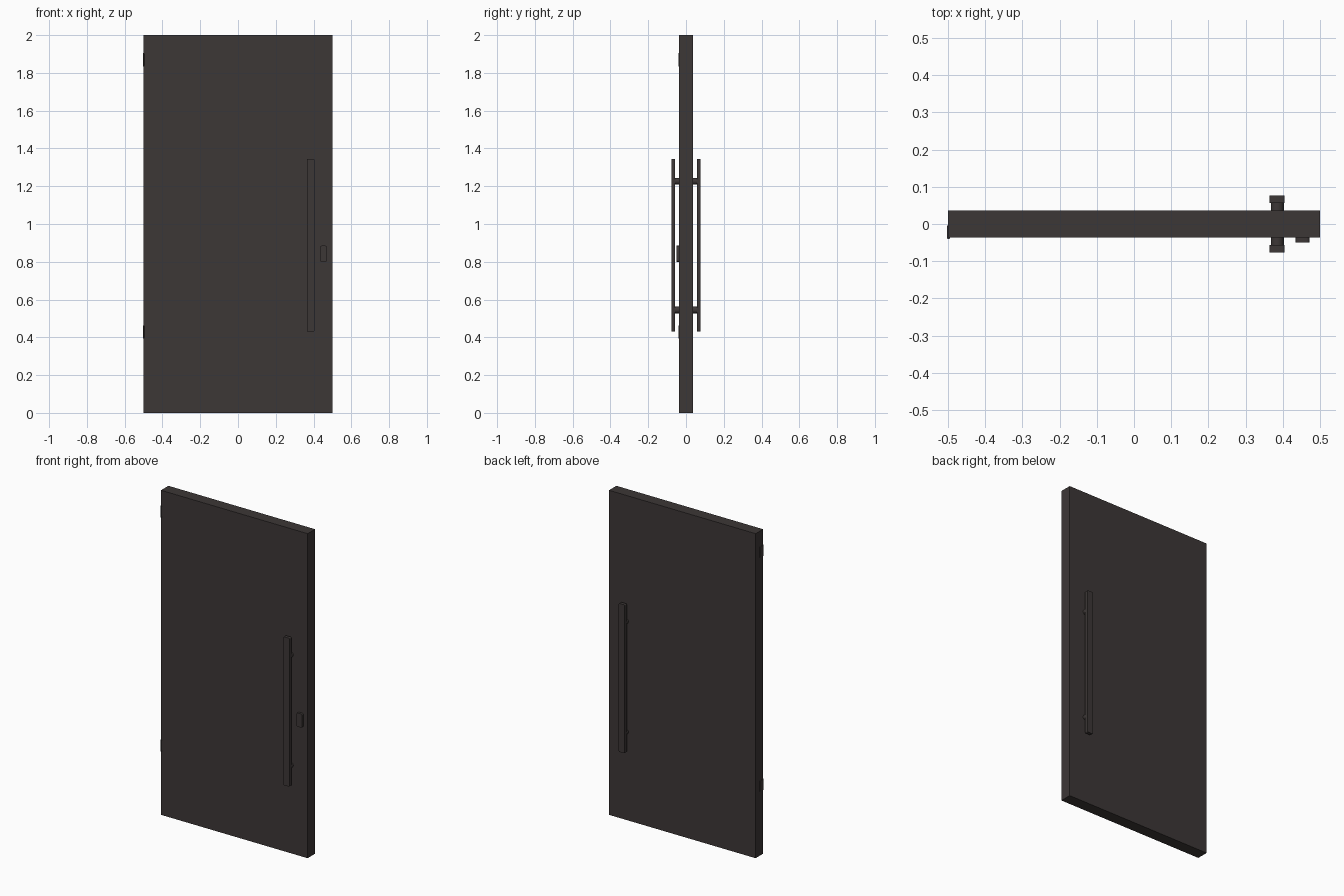
import bpy, bmesh, math
from mathutils import Matrix

if "Cube" in bpy.data.objects:
    bpy.data.objects.remove(bpy.data.objects["Cube"])


def material(name, rgb):
    m = bpy.data.materials.new(name)
    m.diffuse_color = (*rgb, 1)
    m.use_nodes = True
    m.node_tree.nodes["Principled BSDF"].inputs["Base Color"].default_value = m.diffuse_color
    return m


CHARCOAL = material("charcoal brown", (0.046, 0.038, 0.037))


def finish(name, bm, mat=CHARCOAL, smooth=False):
    bmesh.ops.recalc_face_normals(bm, faces=bm.faces)
    me = bpy.data.meshes.new(name)
    bm.to_mesh(me)
    bm.free()
    me.materials.append(mat)
    ob = bpy.data.objects.new(name, me)
    bpy.context.collection.objects.link(ob)
    if smooth:
        bpy.ops.object.select_all(action='DESELECT')
        bpy.context.view_layer.objects.active = ob
        ob.select_set(True)
        bpy.ops.object.shade_smooth_by_angle(angle=math.radians(35))
    return ob


def box(name, x, y, z):
    """Box from (min, max) pairs."""
    bm = bmesh.new()
    bmesh.ops.create_cube(bm, size=1)
    for v in bm.verts:
        v.co = [(a + b) / 2 + c * (b - a) for (a, b), c in zip((x, y, z), v.co)]
    return finish(name, bm)


def rounded_plate(name, x, y, z, r, n=5):
    """Plate with rounded corners in the front view."""
    bm = bmesh.new()
    pts = []
    for i, (cx, cz) in enumerate([(x[1] - r, z[1] - r), (x[0] + r, z[1] - r),
                                  (x[0] + r, z[0] + r), (x[1] - r, z[0] + r)]):
        for k in range(n + 1):
            a = math.pi / 2 * (i + k / n)
            pts.append((cx + r * math.cos(a), y[0], cz + r * math.sin(a)))
    face = bm.faces.new([bm.verts.new(p) for p in pts])
    new = bmesh.ops.extrude_face_region(bm, geom=[face])["geom"]
    for v in new:
        if isinstance(v, bmesh.types.BMVert):
            v.co.y = y[1]
    bm.faces.new([e for e in face.verts]) if not face.is_valid else None
    return finish(name, bm, smooth=True)


def cylinder(name, centre, r, length, along_y=False):
    bm = bmesh.new()
    rot = Matrix.Rotation(math.pi / 2, 4, 'X') if along_y else Matrix()
    bmesh.ops.create_cone(bm, cap_ends=True, segments=24, radius1=r, radius2=r,
                          depth=length, matrix=Matrix.Translation(centre) @ rot)
    return finish(name, bm, smooth=True)


# Door slab
box("door_panel", (-0.5, 0.5), (-0.036, 0.036), (0, 2))

# Long pull handles with two posts, front and back
for side, s in (("front", -1), ("back", 1)):
    ys = sorted((s * 0.057, s * 0.077))
    rounded_plate(side + "_pull_bar", (0.364, 0.405), ys, (0.43, 1.345), 0.006)
    for level, z in (("lower", 0.545), ("upper", 1.226)):
        cylinder(f"{side}_{level}_post", (0.385, s * 0.047, z), 0.0175, 0.024, True)

# Lock cover beside the front handle
rounded_plate("lock_cover", (0.434, 0.472), (-0.05, -0.034), (0.80, 0.885), 0.009)

# Hinges on the left edge: leaf, knuckle and pin tips
for level, z in (("lower", 0.428), ("upper", 1.87)):
    box(level + "_hinge_leaf", (-0.502, -0.498), (-0.036, -0.004), (z - 0.032, z + 0.032))
    cylinder(level + "_hinge_knuckle", (-0.4985, -0.036, z), 0.0035, 0.064)
    for end in (-1, 1):
        tip = "top" if end > 0 else "bottom"
        cylinder(f"{level}_hinge_{tip}_tip", (-0.4985, -0.036, z + end * 0.033), 0.0045, 0.004)
